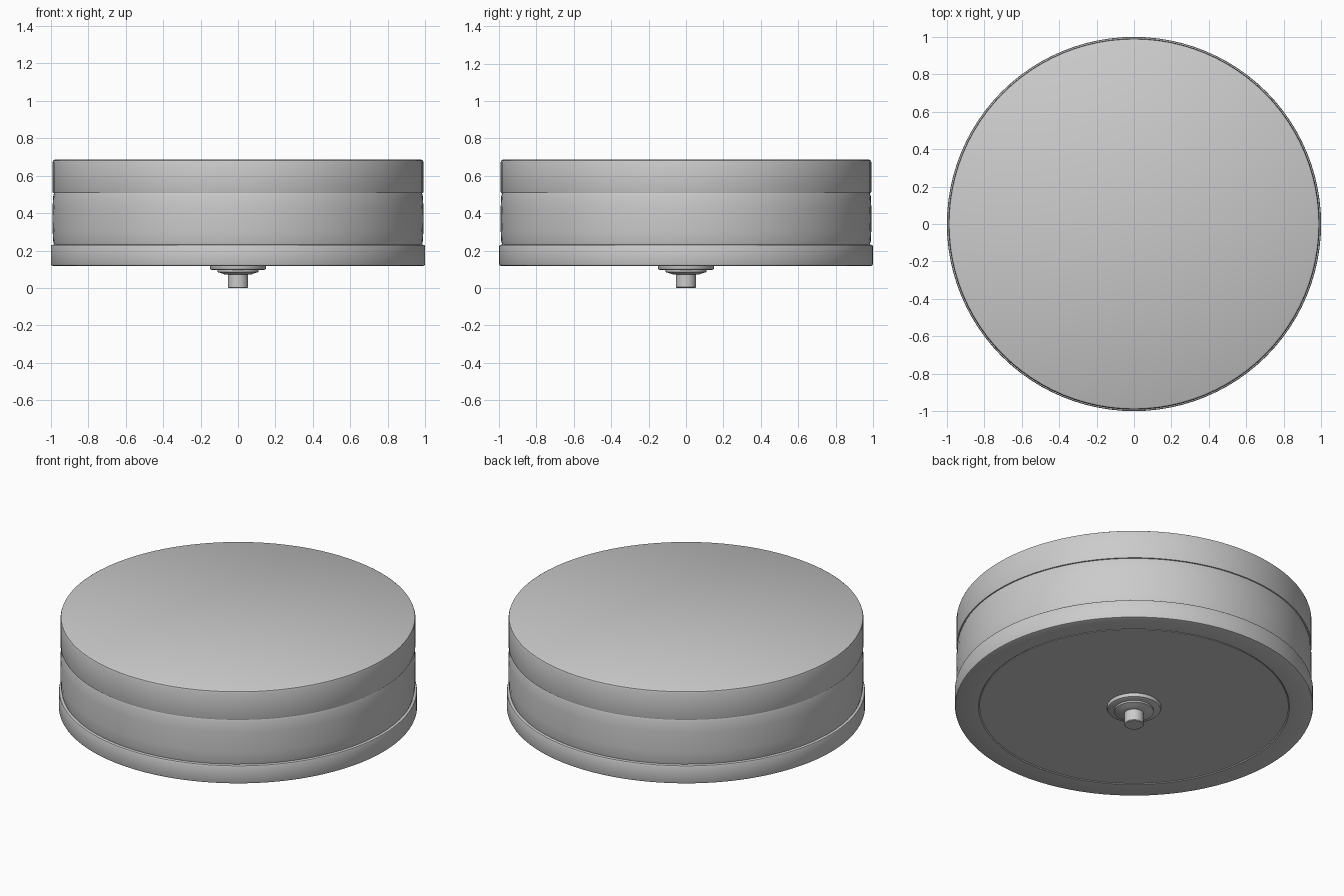
import bpy
import bmesh
from math import radians

if "Cube" in bpy.data.objects:
    bpy.data.objects.remove(bpy.data.objects["Cube"], do_unlink=True)

grey = bpy.data.materials.new("plain_grey")
grey.use_nodes = True
colour = (0.6, 0.6, 0.6, 1)
grey.diffuse_color = colour
grey.node_tree.nodes["Principled BSDF"].inputs["Base Color"].default_value = colour


def lathe(name, profile, sides=96):
    """Turn a radius/height profile, listed bottom to top, into a closed solid."""
    bm = bmesh.new()
    rings = []
    for radius, z in profile:
        ring = bmesh.ops.create_circle(bm, segments=sides, radius=radius)["verts"]
        for v in ring:
            v.co.z = z
        rings.append(ring)
    for low, high in zip(rings, rings[1:]):
        for i in range(sides):
            j = (i + 1) % sides
            bm.faces.new((low[i], low[j], high[j], high[i]))
    bm.faces.new(rings[0])
    bm.faces.new(rings[-1])
    bmesh.ops.recalc_face_normals(bm, faces=bm.faces)
    mesh = bpy.data.meshes.new(name)
    bm.to_mesh(mesh)
    bm.free()
    mesh.materials.append(grey)
    obj = bpy.data.objects.new(name, mesh)
    bpy.context.collection.objects.link(obj)
    bpy.ops.object.select_all(action="DESELECT")
    obj.select_set(True)
    bpy.context.view_layer.objects.active = obj
    bpy.ops.object.shade_smooth_by_angle(angle=radians(35))
    return obj


# Base rim with a fine groove around the underside plate
lathe("base_rim", [(0.862, 0.124), (0.868, 0.118), (0.99, 0.118), (0.997, 0.121),
                   (1.0, 0.128), (1.0, 0.222), (0.997, 0.229), (0.985, 0.232)])
lathe("underside_plate", [(0.86, 0.12), (0.86, 0.15)])

# Slightly bulging middle band
lathe("middle_band", [(0.982, 0.228), (0.988, 0.25), (0.991, 0.31), (0.992, 0.37),
                      (0.991, 0.43), (0.988, 0.49), (0.982, 0.51)])

# Flat lid with softened edges
lathe("lid", [(0.98, 0.506), (0.989, 0.508), (0.991, 0.514), (0.991, 0.672),
              (0.988, 0.681), (0.98, 0.686)])

# Stepped boss and stem underneath
lathe("boss_flange", [(0.135, 0.095), (0.147, 0.1), (0.15, 0.106), (0.15, 0.125)], 48)
lathe("boss_step", [(0.07, 0.072), (0.085, 0.078), (0.11, 0.085), (0.11, 0.1)], 48)
lathe("stem", [(0.05, 0.0), (0.054, 0.004), (0.054, 0.08)], 32)
